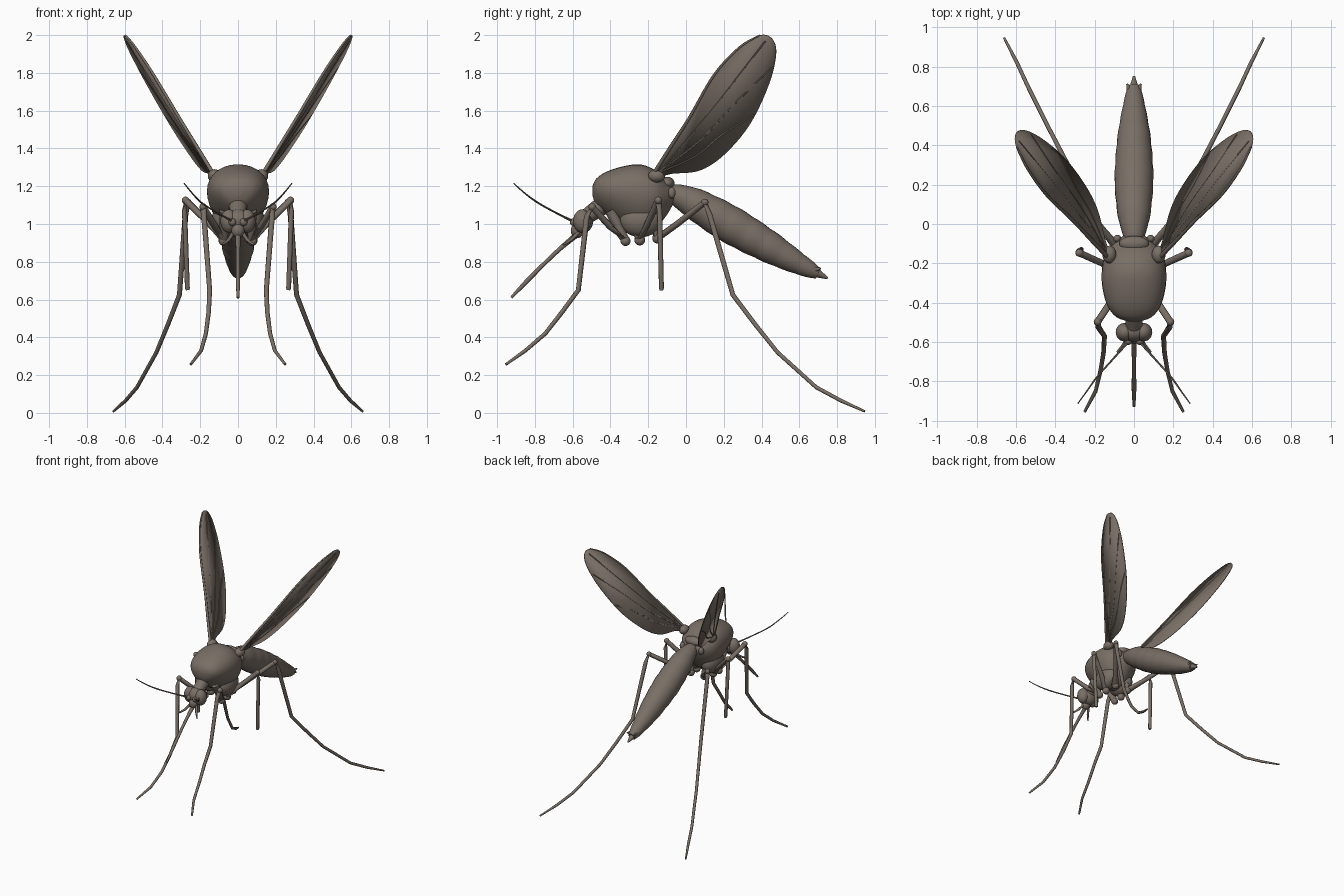
import bpy, bmesh, math
from mathutils import Vector

if "Cube" in bpy.data.objects:
    bpy.data.objects.remove(bpy.data.objects["Cube"])

mat = bpy.data.materials.new("brown grey chitin")
mat.diffuse_color = (0.19, 0.157, 0.13, 1)
mat.use_nodes = True
mat.node_tree.nodes["Principled BSDF"].inputs["Base Color"].default_value = mat.diffuse_color


def finish(name, bm, angle=50):
    bmesh.ops.recalc_face_normals(bm, faces=bm.faces)
    me = bpy.data.meshes.new(name)
    bm.to_mesh(me)
    bm.free()
    me.materials.append(mat)
    ob = bpy.data.objects.new(name, me)
    bpy.context.collection.objects.link(ob)
    bpy.ops.object.select_all(action='DESELECT')
    ob.select_set(True)
    bpy.context.view_layer.objects.active = ob
    bpy.ops.object.shade_smooth_by_angle(angle=math.radians(angle))
    return ob


def spline(rows, k, closed=False):
    """Catmull-Rom through rows of equal-length tuples, k steps per span."""
    n, out = len(rows), []
    for i in range(n if closed else n - 1):
        ids = [i - 1, i, i + 1, i + 2]
        ids = [j % n if closed else min(max(j, 0), n - 1) for j in ids]
        for s in range(k):
            t = s / k
            out.append(tuple(
                0.5 * (2 * b + (c - a) * t + (2 * a - 5 * b + 4 * c - d) * t * t
                       + (3 * b - a - 3 * c + d) * t ** 3)
                for a, b, c, d in zip(*(rows[j] for j in ids))))
    return out if closed else out + [tuple(rows[-1])]


def skin(name, rings):
    bm = bmesh.new()
    vs = [[bm.verts.new(p) for p in r] for r in rings]
    n = len(vs[0])
    for a, b in zip(vs, vs[1:]):
        for i in range(n):
            bm.faces.new((a[i], a[(i + 1) % n], b[(i + 1) % n], b[i]))
    bm.faces.new(vs[0])
    bm.faces.new(vs[-1])
    return finish(name, bm)


def tube(name, rows, n=10, k=1):
    """Round sweep along rows of (x, y, z, radius)."""
    rows = spline(rows, k) if k > 1 else rows
    P = [Vector(r[:3]) for r in rows]
    rings, u = [], Vector((0.9, 0.1, 0.3))
    for i, p in enumerate(P):
        t = (P[min(i + 1, len(P) - 1)] - P[max(i - 1, 0)]).normalized()
        u = (u - t * u.dot(t)).normalized()
        w = t.cross(u)
        rings.append([p + rows[i][3] * (u * math.cos(a) + w * math.sin(a))
                      for a in (2 * math.pi * j / n for j in range(n))])
    return skin(name, rings)


def ball(name, c, r):
    bm = bmesh.new()
    bmesh.ops.create_uvsphere(bm, u_segments=24, v_segments=16, radius=1)
    for v in bm.verts:
        v.co = Vector((v.co.x * r[0] + c[0], v.co.y * r[1] + c[1], v.co.z * r[2] + c[2]))
    return finish(name, bm)


# Thorax: rows of (y, top, bottom, half width), wider above than below
sections = [(-.495, 1.2, 1.15, .025), (-.475, 1.24, 1.1, .085), (-.42, 1.277, 1.05, .13),
            (-.33, 1.306, 0.99, .156), (-.24, 1.315, .95, .16), (-.16, 1.283, .98, .145),
            (-.10, 1.225, 1.05, .10), (-.06, 1.19, 1.12, .055)]
rings = []
for y, top, bot, w in spline(sections, 4):
    ring = []
    for j in range(32):
        a = 2 * math.pi * j / 32
        s = math.sin(a)
        ring.append(Vector((w * math.cos(a) * (1 + .22 * s), y,
                            (top + bot) / 2 + (top - bot) / 2 * s)))
    rings.append(ring)
skin("thorax", rings)
ball("scutellum", (0, -.1, 1.215), (.075, .04, .035))
tube("neck", [(0, -.44, 1.1, .05), (0, -.54, 1.03, .04)], 14)

# Abdomen: swept body with soft segment bulges
core = [(0, -.09, 1.165, .045), (0, -.04, 1.15, .06), (0, .05, 1.105, .083),
        (0, .23, 1.0, .098), (0, .42, .89, .086), (0, .56, .81, .064),
        (0, .65, .762, .045), (0, .70, .738, .03)]
body = spline(core, 10)
body = [(x, y, z, r * (1 + .035 * abs(math.sin(math.pi * 8 * (y + .09) / .79)) - .015))
        for x, y, z, r in body]
tube("abdomen", body, 24)
tube("abdomen_tip", [(0, .69, .742, .025), (0, .75, .713, .006)], 10)

# Head with eyes and mouthparts
ball("head", (0, -.545, 1.015), (.07, .053, .062))
ball("face", (0, -.575, .965), (.035, .035, .04))
tube("proboscis", [(0, -.57, .95, .016), (0, -.66, .875, .012), (0, -.745, .795, .011),
                   (0, -.84, .70, .012), (0, -.925, .61, .007)], 10, 4)

# Wing outline in side view (y, z), laid on a slanted plane
outline = [(-.165, 1.275), (-.08, 1.41), (.02, 1.565), (.15, 1.79), (.285, 1.936),
           (.39, 1.998), (.455, 1.98), (.477, 1.9), (.44, 1.74), (.34, 1.53),
           (.205, 1.37), (.075, 1.285), (-.07, 1.268), (-.13, 1.255)]
veins = [[(-.14, 1.28), (.05, 1.5), (.25, 1.75), (.42, 1.97)],
         [(-.14, 1.28), (.08, 1.45), (.27, 1.65), (.455, 1.83)],
         [(-.14, 1.275), (.05, 1.36), (.2, 1.48), (.36, 1.58)]]


def on_wing(s, y, z):
    return Vector((s * (.14 + .2 * (y + .16) + .48 * (z - 1.28)), y, z))


for s, side in ((1, "left"), (-1, "right")):
    # Wings
    bm = bmesh.new()
    bm.faces.new([bm.verts.new(on_wing(s, *p)) for p in spline(outline, 5, True)])
    wing = finish(side + "_wing", bm)
    mod = wing.modifiers.new("thickness", 'SOLIDIFY')
    mod.thickness, mod.offset = .009, 0
    edge = [(*on_wing(s, *p), .011 - .0012 * i) for i, p in enumerate(outline[:6])]
    tube(side + "_wing_leading_edge", edge, 8, 5)
    for i, v in enumerate(veins):
        tube(f"{side}_wing_vein_{i + 1}", [(*on_wing(s, *p), .0065) for p in v], 6, 5)
    ball(side + "_wing_root", (s * .125, -.155, 1.255), (.035, .045, .035))
    ball(side + "_balancer", (s * .085, -.075, 1.165), (.02, .02, .03))

    # Eyes, antennae and palps
    ball(side + "_eye", (s * .048, -.55, 1.015), (.045, .047, .062))
    ball(side + "_antenna_base", (s * .03, -.597, 1.01), (.02, .018, .02))
    tube(side + "_antenna", [(s * .03, -.6, 1.015, .007), (s * .11, -.69, 1.06, .005),
                             (s * .19, -.78, 1.11, .005), (s * .24, -.85, 1.16, .004),
                             (s * .285, -.912, 1.215, .003)], 6, 4)
    tube(side + "_palp", [(s * .025, -.57, .955, .01), (s * .05, -.61, .915, .009),
                          (s * .085, -.65, .89, .005)], 8, 2)
    tube(side + "_tail_lobe", [(s * .02, .67, .755, .018), (s * .035, .712, .765, .005)], 8)

    # Legs: hip, thigh, shin and foot joints as (x, y, z, radius)
    legs = {
        "front": [(.07, -.4, 1.07, .03), (.075, -.32, .91, .024), (.12, -.4, .985, .018),
                  (.185, -.497, 1.09, .018), (.18, -.525, 1.04, .015), (.15, -.57, .65, .013),
                  (.155, -.655, .535, .012), (.17, -.745, .42, .011), (.195, -.85, .33, .010),
                  (.25, -.953, .257, .007)],
        "middle": [(.09, -.27, 1.06, .035), (.075, -.245, .915, .026), (.16, -.2, 1.01, .017),
                   (.278, -.147, 1.125, .018), (.283, -.14, 1.07, .014), (.268, -.13, .66, .013),
                   (.266, -.13, .65, .010)],
        "hind": [(.08, -.18, 1.06, .035), (.06, -.15, .925, .026), (.15, -.04, 1.005, .017),
                 (.265, .1, 1.115, .017), (.278, .125, 1.05, .015), (.31, .248, .625, .013),
                 (.37, .365, .47, .012), (.432, .485, .32, .011), (.535, .69, .135, .0105),
                 (.595, .82, .065, .010), (.66, .946, .008, .006)],
    }
    for leg, pts in legs.items():
        tube(f"{side}_{leg}_leg", [(s * x, y, z, r) for x, y, z, r in pts], 10)
        # Swollen joints
        for i, j in ((1, "hip"), (3, "knee")):
            x, y, z, r = pts[i]
            ball(f"{side}_{leg}_{j}", (s * x, y, z), (r * 1.1,) * 3)
    ball(side + "_flank", (s * .07, -.24, 1.02), (.07, .11, .09))
